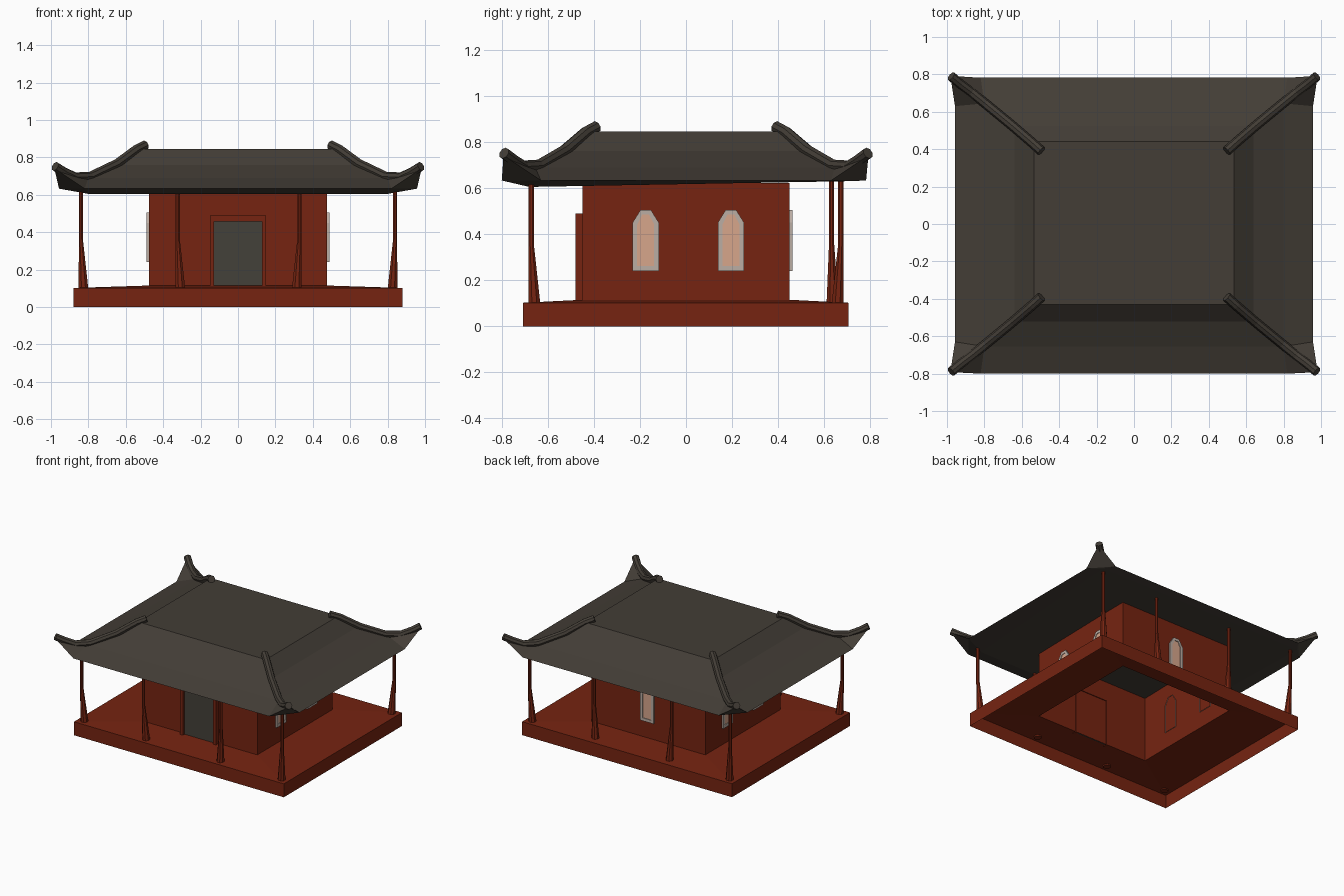
import bpy, bmesh, math
from mathutils import Vector

if "Cube" in bpy.data.objects:
    bpy.data.objects.remove(bpy.data.objects["Cube"])


def material(name, rgb):
    m = bpy.data.materials.new(name)
    m.diffuse_color = (*rgb, 1)
    m.use_nodes = True
    m.node_tree.nodes["Principled BSDF"].inputs["Base Color"].default_value = m.diffuse_color
    return m


RED = material("red_paint", (0.18, 0.0175, 0.0055))
TILE = material("dark_tile", (0.056, 0.047, 0.037))
DOOR = material("door_grey", (0.056, 0.052, 0.041))
FRAME = material("window_frame", (0.50, 0.42, 0.37))
GLASS = material("peach_pane", (0.68, 0.38, 0.26))


def make(name, verts, faces, mat):
    bm = bmesh.new()
    vs = [bm.verts.new(v) for v in verts]
    for f in faces:
        bm.faces.new([vs[i] for i in f])
    bmesh.ops.recalc_face_normals(bm, faces=bm.faces)
    me = bpy.data.meshes.new(name)
    bm.to_mesh(me)
    bm.free()
    me.materials.append(mat)
    ob = bpy.data.objects.new(name, me)
    bpy.context.collection.objects.link(ob)
    return ob


def loft(name, rings, mat, cap0=True, cap1=True):
    n = len(rings[0])
    faces = [(k * n + i, k * n + (i + 1) % n, (k + 1) * n + (i + 1) % n, (k + 1) * n + i)
             for k in range(len(rings) - 1) for i in range(n)]
    if cap0:
        faces.append(tuple(range(n)))
    if cap1:
        faces.append(tuple(range((len(rings) - 1) * n, len(rings) * n)))
    return make(name, [v for r in rings for v in r], faces, mat)


def rect(x, y0, y1, z):
    return [(-x, y0, z), (x, y0, z), (x, y1, z), (-x, y1, z)]


def box(name, x0, x1, y0, y1, z0, z1, mat):
    return loft(name, [[(x0, y0, z), (x1, y0, z), (x1, y1, z), (x0, y1, z)] for z in (z0, z1)], mat)


# Plinth (open below, gently sloped top) and hollow room walls
loft("plinth", [rect(0.88, -0.708, 0.706, 0), rect(0.88, -0.708, 0.706, 0.102),
                rect(0.477, -0.45, 0.45, 0.115)], RED, False, False)
loft("walls", [rect(0.477, -0.45, 0.45, 0.115), rect(0.477, -0.45, 0.45, 0.622)], RED, False, False)

# Door with raised frame
for s in (-1, 1):
    a, b = sorted((s * 0.127, s * 0.15))
    box("door_jamb", a, b, -0.479, -0.444, 0.11, 0.49, RED)
box("door_lintel", -0.127, 0.127, -0.479, -0.444, 0.458, 0.49, RED)
box("door", -0.127, 0.127, -0.46, -0.453, 0.113, 0.458, DOOR)


# Windows: pointed frames with panes; two on each side, one at the back
def arch(w, z0, z1, top):
    return [(-w, z0), (w, z0), (w, z1), (0.4 * w, top), (-0.4 * w, top), (-w, z1)]


def window(centre, normal):
    nrm = Vector(normal)
    side = Vector((-nrm.y, nrm.x, 0))
    c = Vector(centre)

    def ring(pts, d):
        return [c + side * u + nrm * d + Vector((0, 0, z)) for u, z in pts]
    outer = arch(0.057, 0.24, 0.45, 0.505)
    inner = arch(0.037, 0.262, 0.442, 0.485)
    loft("window_frame", [ring(outer, -0.004), ring(outer, 0.012), ring(inner, 0.012),
                          ring(inner, 0.002)], FRAME, False, False)
    loft("window_pane", [ring(inner, 0.002), ring(inner, 0.007)], GLASS)


for s in (-1, 1):
    for y in (-0.175, 0.195):
        window((s * 0.477, y, 0), (s, 0, 0))
window((0.005, 0.45, 0), (0, 1, 0))


# Columns: slim shafts whose feet flare inward only
def column(x, y, flare_y):
    def ring(r, ox, oy, z):
        return [(x + ox + r * math.cos(math.pi * (i + 0.5) / 4),
                 y + oy + r * math.sin(math.pi * (i + 0.5) / 4), z) for i in range(8)]
    ox = -math.copysign(0.014, x)
    loft("column", [ring(0.028, ox, flare_y, 0.095), ring(0.012, 0, 0, 0.36),
                    ring(0.012, 0, 0, 0.64)], RED)


for x in (-0.84, -0.322, 0.328, 0.84):
    column(x, -0.672, 0.014)
    outer = abs(x) > 0.5
    column(x, 0.672 if outer else 0.632, -0.014 if outer else 0.004)

# Roof: concave rings down to the eave, upturned corners, closed underside
rings = [rect(0.535, -0.43, 0.44, 0.845), rect(0.64, -0.52, 0.525, 0.76),
         rect(0.80, -0.655, 0.645, 0.69)]
verts = [v for r in rings for v in r]
faces = [(0, 1, 2, 3)]
for k in range(2):
    faces += [(4 * k + i, 4 * k + (i + 1) % 4, 4 * k + 4 + (i + 1) % 4, 4 * k + 4 + i) for i in range(4)]
EZ = 0.633
for i, (sx, sy) in enumerate(((-1, -1), (1, -1), (1, 1), (-1, 1))):
    ey = -0.80 if sy < 0 else 0.782
    along_x = (sx * 0.82, ey, EZ)
    along_y = (sx * 0.957, sy * 0.63, EZ)
    first, last = (along_y, along_x) if sx * sy > 0 else (along_x, along_y)
    low = (sx * 0.80, -0.68, 0.605) if sy < 0 else (sx * 0.87, 0.71, 0.63)
    verts += [first, (sx * 0.982, sy * 0.792, 0.742), last, low]
for i in range(4):
    a, b = 12 + 4 * i, 12 + 4 * ((i + 1) % 4)
    hip, nxt = 8 + i, 8 + (i + 1) % 4
    faces += [(hip, a, a + 1), (hip, a + 1, a + 2),      # corner flare, top
              (a, a + 1, a + 2), (a, a + 2, a + 3),      # corner flare, below
              (hip, a + 2, b, nxt),                      # lower slope
              (a + 2, b, b + 3, a + 3)]                  # eave soffit
faces.append((15, 19, 23, 27))
make("roof", verts, faces, TILE)

# Hip ridges: round tile rolls following each corner
path = [(0.495, 0.39, 0.866), (0.545, 0.435, 0.842), (0.65, 0.525, 0.765), (0.79, 0.64, 0.698),
        (0.87, 0.705, 0.694), (0.93, 0.75, 0.722), (0.978, 0.79, 0.752)]
for sx in (-1, 1):
    for sy in (-1, 1):
        pts = [Vector((sx * x, sy * y, z)) for x, y, z in path]
        tube = []
        for i, p in enumerate(pts):
            t = (pts[min(i + 1, len(pts) - 1)] - pts[max(i - 1, 0)]).normalized()
            u = t.cross(Vector((0, 0, 1))).normalized()
            v = u.cross(t)
            tube.append([p + 0.026 * (u * math.cos(math.pi * k / 4) + v * math.sin(math.pi * k / 4))
                         for k in range(8)])
        loft("hip_ridge", tube, TILE)
